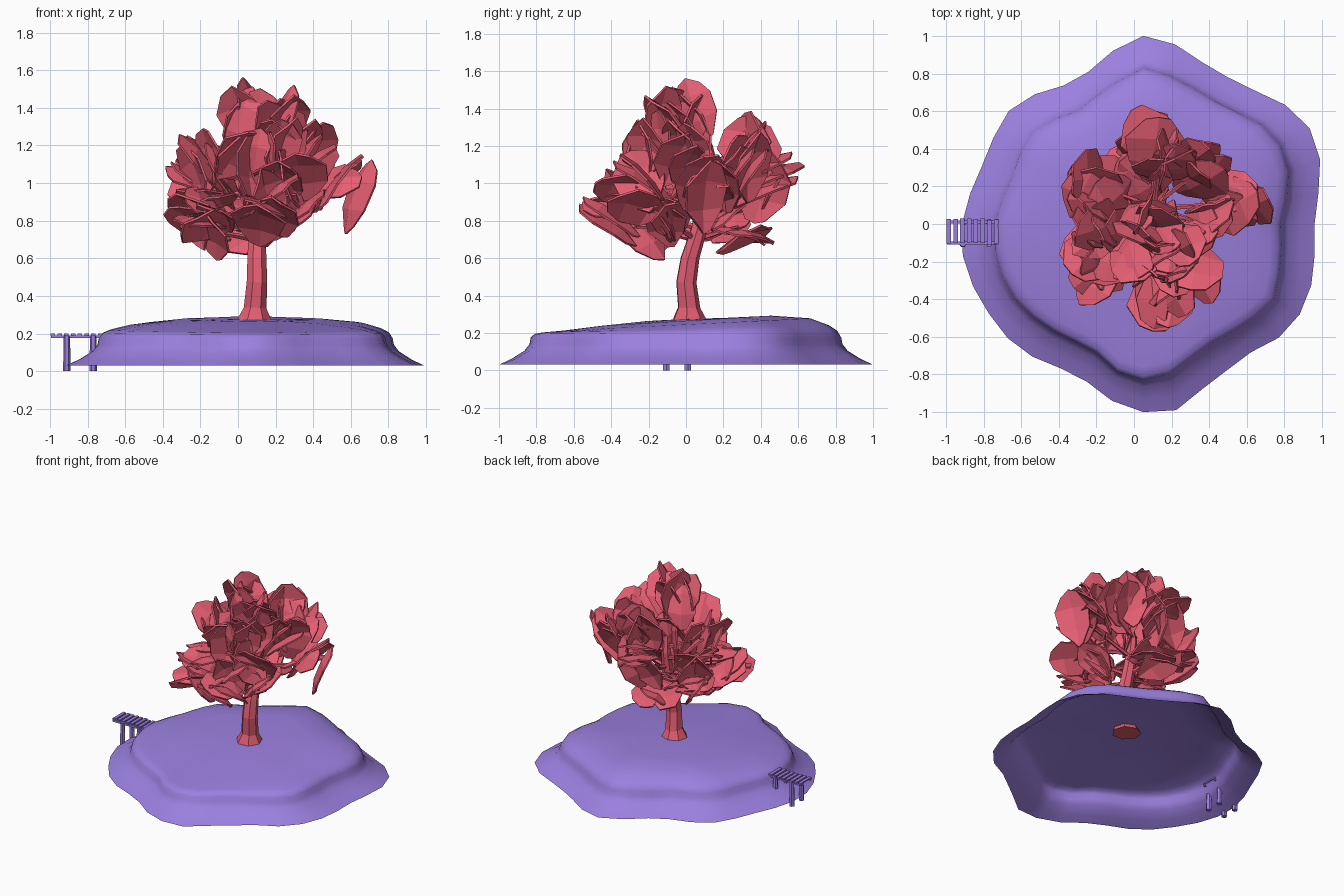
import bpy, bmesh, math, random
from mathutils import Vector

random.seed(5)
if "Cube" in bpy.data.objects:
    bpy.data.objects.remove(bpy.data.objects["Cube"], do_unlink=True)


def make_material(name, colour):
    mat = bpy.data.materials.new(name)
    mat.use_nodes = True
    mat.diffuse_color = (*colour, 1)
    mat.node_tree.nodes["Principled BSDF"].inputs["Base Color"].default_value = (*colour, 1)
    return mat


RED = make_material("coral red", (0.78, 0.112, 0.17))
PURPLE = make_material("soft purple", (0.33, 0.216, 0.74))


def finish(bm, name, mat, smooth=False):
    bmesh.ops.recalc_face_normals(bm, faces=bm.faces)
    mesh = bpy.data.meshes.new(name)
    bm.to_mesh(mesh)
    bm.free()
    mesh.materials.append(mat)
    for poly in mesh.polygons:
        poly.use_smooth = smooth
    obj = bpy.data.objects.new(name, mesh)
    bpy.context.collection.objects.link(obj)
    return obj


def bridge(bm, a, b):
    n = len(a)
    for i in range(n):
        bm.faces.new((a[i], a[(i + 1) % n], b[(i + 1) % n], b[i]))


def tube(bm, points, radii, sides):
    """Tapered faceted tube with capped ends."""
    points = [Vector(p) for p in points]
    turn = (points[-1] - points[0]).to_track_quat('Z', 'Y')
    rings = []
    for p, r in zip(points, radii):
        ring = []
        for i in range(sides):
            a = math.tau * i / sides
            ring.append(bm.verts.new(p + turn @ Vector((r * math.cos(a), r * math.sin(a), 0))))
        rings.append(ring)
    for a, b in zip(rings, rings[1:]):
        bridge(bm, a, b)
    bm.faces.new(rings[0])
    bm.faces.new(rings[-1])


def box(bm, centre, size):
    made = bmesh.ops.create_cube(bm, size=1)["verts"]
    for v in made:
        v.co = Vector(centre) + Vector([c * s for c, s in zip(v.co, size)])


def scatter(amount):
    return Vector([random.uniform(-amount, amount) for _ in range(3)])


# Island: open shell lofted between a shore outline and a rim outline
shore = [.91, .945, 1, 1.02, .985, .925, .9, .915, .97, 1, .935, .86,
         .85, .9, .935, .92, .912, .935, .965, .975, .965, .95, .943, .92,
         .885, .89, .955, 1, 1.005, .93, .895, .89, .94, .96, .95, .925]
rim = [.73, .775, .822, .84, .82, .775, .755, .77, .8, .83, .77, .725,
       .695, .73, .765, .755, .74, .76, .79, .8, .8, .79, .765, .74,
       .72, .725, .795, .83, .81, .755, .73, .745, .775, .805, .77, .745]
# Each level: blend towards shore, scale of rim, height, slope towards the back
levels = [(1, 1, .03, 0), (.6, 1, .062, 0), (.2, 1, .105, 0), (.04, 1, .14, 0),
          (0, 1, .175, 0), (0, .975, .203, .01), (0, .92, .222, .025),
          (0, .8, .245, .05), (0, .55, .265, .06), (0, .25, .272, .04)]
bm = bmesh.new()
rings = []
for blend, scale, height, slope in levels:
    ring = []
    for i, (s, r) in enumerate(zip(shore, rim)):
        a = math.tau * i / len(rim)
        d = (r + (s - r) * blend) * scale
        y = d * math.sin(a)
        ring.append(bm.verts.new((.05 + d * math.cos(a), y, height + slope * y)))
    rings.append(ring)
for a, b in zip(rings, rings[1:]):
    bridge(bm, a, b)
top = bm.verts.new((.05, 0, .275))
for i, v in enumerate(rings[-1]):
    bm.faces.new((v, rings[-1][(i + 1) % len(rim)], top))
finish(bm, "island", PURPLE, smooth=True)

# Dock: planks on two stringers with four posts
bm = bmesh.new()
for i in range(8):
    box(bm, (-.985 + .036 * i, -.04 + random.uniform(-.006, .006), .195), (.024, .13, .01))
finish(bm, "dock_planks", PURPLE)
bm = bmesh.new()
for y in (-.1, .01):
    box(bm, (-.86, y, .183), (.27, .016, .014))
finish(bm, "dock_stringers", PURPLE)
bm = bmesh.new()
for x in (-.91, -.77):
    for y in (-.105, .01):
        tube(bm, [(x, y, 0), (x, y, .19)], (.02, .017), 6)
finish(bm, "dock_posts", PURPLE)

# Trunk: flared foot and a gentle backward lean
trunk_path = [(.085, .02, .25), (.09, .015, .335), (.1, 0, .47), (.1, .02, .6),
              (.1, .07, .76), (.1, .1, .95), (.12, .07, 1.22)]
bm = bmesh.new()
tube(bm, trunk_path, (.105, .062, .056, .052, .045, .034, .015), 7)
finish(bm, "trunk", RED)

# Leaf clumps: centre and radius
clumps = [(-.24, -.2, .76, .24), (-.17, -.12, .84, .22), (-.2, .16, .79, .24),
          (-.16, -.02, 1.1, .24), (-.19, .2, 1.02, .26), (.13, -.34, .88, .24),
          (.27, -.27, .98, .24), (.26, -.1, .8, .2), (.56, .11, .95, .245),
          (.36, 0, 1.14, .23), (.35, .28, 1.08, .24), (.12, .45, .95, .26),
          (.13, .29, 1.19, .24), (.05, 0, 1.35, .24), (.22, -.06, 1.36, .23),
          (.03, -.2, 1.14, .24), (.25, -.16, 1.2, .23), (.1, .1, 1.02, .24),
          (.02, .28, .77, .22)]

# Branches from the trunk into every clump
bm = bmesh.new()
for x, y, z, radius in clumps:
    fork = max(.7, min(z - .12, 1.15))
    for a, b in zip(trunk_path, trunk_path[1:]):
        if a[2] <= fork <= b[2]:
            root = Vector(a).lerp(Vector(b), (fork - a[2]) / (b[2] - a[2]))
    tube(bm, [root, (x, y, z)], (.018, .007), 5)
finish(bm, "branches", RED)


def leaf_rows(centre, along, up, length, width):
    """Points of a broad faceted blade, lightly folded and drooping."""
    across = along.cross(up).normalized()
    normal = across.cross(along).normalized()
    rows = []
    for t, w in ((-.5, .35), (-.2, .9), (.2, 1), (.5, .5)):
        row = []
        for side in (-1, 0, 1):
            bulge = 1.15 if side == 0 else random.uniform(.8, 1.1)
            lift = -.4 * t * t - .07 * abs(side) * w
            row.append(centre + along * length * t * bulge
                       + across * side * w * width * random.uniform(.85, 1.12)
                       + normal * length * lift)
        rows.append(row)
    return rows


# Crown: broad leaves rising outwards, each kept inside its clump
bm = bmesh.new()
heart = Vector((.1, .06, .72))
for x, y, z, radius in clumps:
    middle = Vector((x, y, z))
    outward = (middle - heart).normalized()
    made = 0
    while made < 5:
        along = (outward + Vector((0, 0, .2)) + scatter(.6)).normalized()
        up = Vector((0, 0, 1)) - outward * .2 + scatter(.55)
        start = middle + outward * radius * .12 + scatter(radius * .6)
        rows = leaf_rows(start, along, up,
                         radius * random.uniform(1.2, 1.5), radius * random.uniform(.45, .6))
        if any((p - middle).length > radius for row in rows for p in row):
            continue
        made += 1
        grid = [[bm.verts.new(p) for p in row] for row in rows]
        for a, b in zip(grid, grid[1:]):
            for i in range(2):
                bm.faces.new((a[i], a[i + 1], b[i + 1], b[i]))
crown = finish(bm, "leaves", RED)
thick = crown.modifiers.new("thickness", 'SOLIDIFY')
thick.thickness = .012
thick.offset = 0
